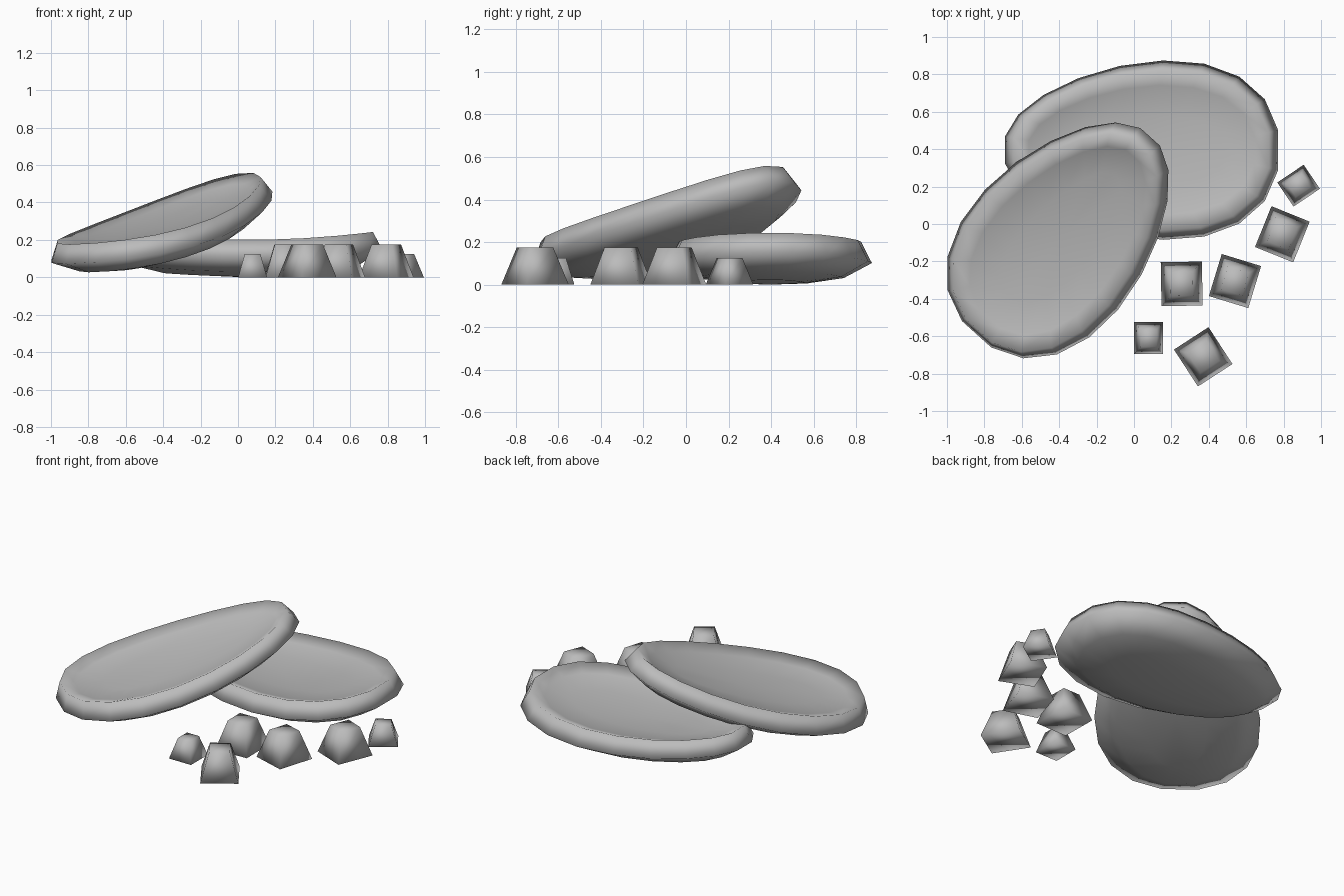
import bpy, bmesh
from math import sin, cos, pi, radians, copysign

if "Cube" in bpy.data.objects:
    bpy.data.objects.remove(bpy.data.objects["Cube"])

grey = bpy.data.materials.new("stone_grey")
grey.use_nodes = True
GREY = (0.5, 0.5, 0.5, 1)
grey.diffuse_color = GREY
grey.node_tree.nodes["Principled BSDF"].inputs["Base Color"].default_value = GREY

LENGTH, WIDTH, SIDES = 0.74, 0.47, 20


def finish(name, bm, loc, rot):
    bmesh.ops.recalc_face_normals(bm, faces=bm.faces)
    for f in bm.faces:
        f.smooth = True
    mesh = bpy.data.meshes.new(name)
    bm.to_mesh(mesh)
    bm.free()
    mesh.materials.append(grey)
    ob = bpy.data.objects.new(name, mesh)
    ob.location = loc
    ob.rotation_euler = [radians(a) for a in rot]
    bpy.context.collection.objects.link(ob)


def loft(bm, rings):
    for low, high in zip(rings, rings[1:]):
        n = len(low)
        for i in range(n):
            j = (i + 1) % n
            bm.faces.new((low[i], low[j], high[j], high[i]))


def egg_ring(bm, inset, z):
    # egg-shaped ring, blunt towards +x, with both ends curling up
    ring = []
    for i in range(SIDES):
        t = 2 * pi * (i + 0.5) / SIDES
        c, s = cos(t), sin(t)
        x = (LENGTH - inset) * c
        y = (WIDTH - inset) * copysign(abs(s) ** 0.9, s) * (1 + 0.2 * c)
        ring.append(bm.verts.new((x, y, z + 0.05 * (x / LENGTH) ** 2)))
    return ring


def dish(name, loc, rot):
    bm = bmesh.new()
    # (inset, height): underside, widest edge, crest, hollow
    profile = [(0.3, 0.005), (0.13, 0.03), (0, 0.1), (0.05, 0.2),
               (0.13, 0.17), (0.29, 0.15)]
    rings = [egg_ring(bm, *p) for p in profile]
    loft(bm, rings)
    for ring, z in ((rings[0], 0), (rings[-1], 0.14)):
        centre = bm.verts.new((0, 0, z))
        for i in range(SIDES):
            bm.faces.new((ring[i], ring[(i + 1) % SIDES], centre))
    finish(name, bm, loc, rot)


def pebble(name, x, y, wide, deep, height, turn):
    # square block tapering to a smaller top
    bm = bmesh.new()
    corners = ((-1, -1), (1, -1), (1, 1), (-1, 1))
    rings = [[bm.verts.new((cx * wide / 2 * k, cy * deep / 2 * k, z))
              for cx, cy in corners]
             for k, z in ((1, 0), (0.54, height))]
    loft(bm, rings)
    for ring in rings:
        bm.faces.new(ring)
    finish(name, bm, (x, y, 0), (0, 0, turn))


# two shallow oval dishes, one leaning on the other
dish("flat_dish", (0.04, 0.395, 0), (0, 0, 0))
dish("leaning_dish", (-0.346, -0.035, 0.135), (2.3, 16, 228.7))

# scattered blocks
BIG, SMALL = (0.22, 0.235, 0.175), (0.155, 0.17, 0.125)
blocks = [(0.255, -0.32, BIG, 1), (0.54, -0.305, BIG, -17),
          (0.793, -0.055, BIG, -22), (0.37, -0.71, BIG, 33),
          (0.078, -0.61, SMALL, 0), (0.88, 0.205, SMALL, -56)]
for n, (x, y, size, turn) in enumerate(blocks):
    pebble(f"block_{n + 1}", x, y, *size, turn)
